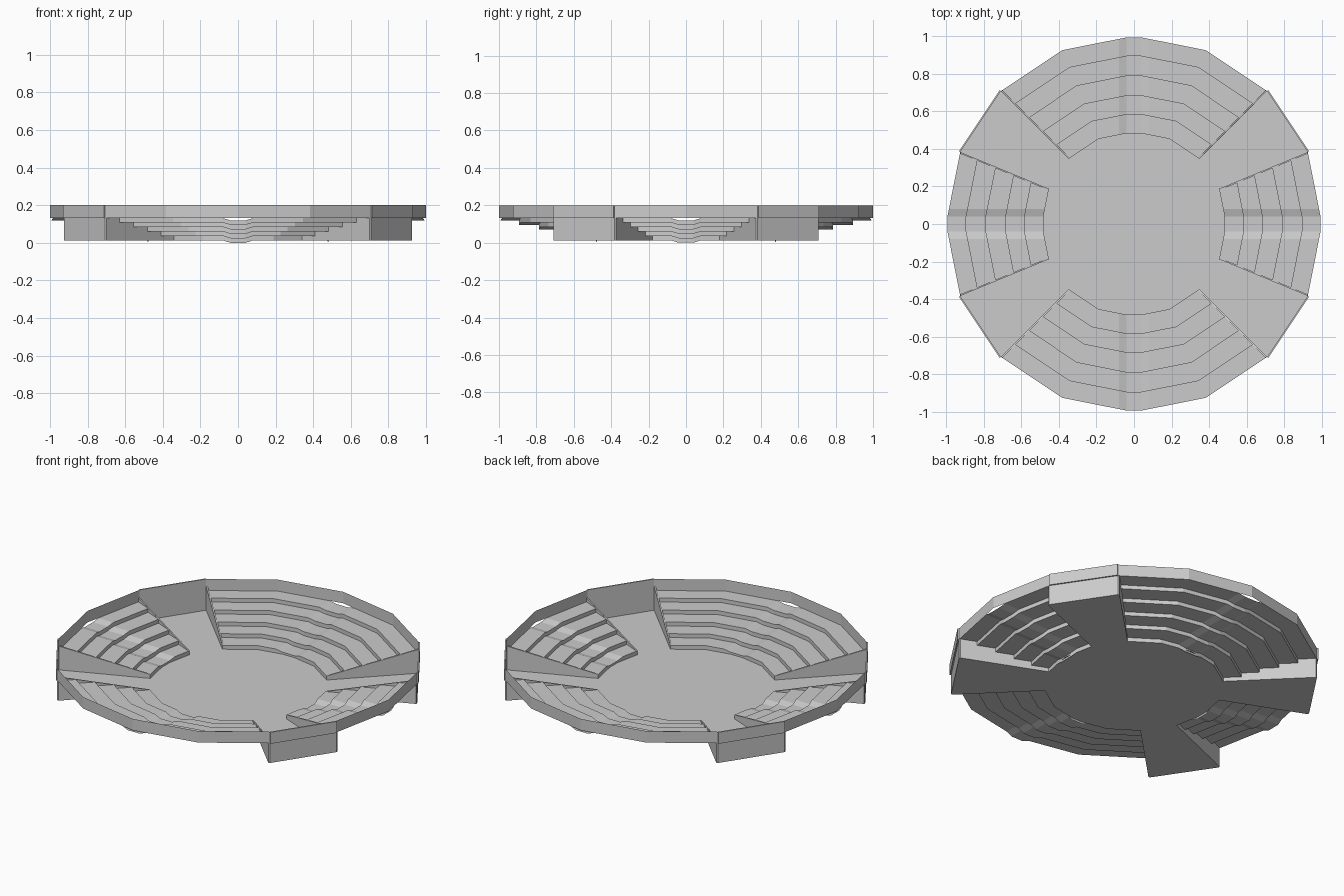
import bpy, bmesh
from math import sin, cos, radians
from mathutils import Vector

if "Cube" in bpy.data.objects:
    bpy.data.objects.remove(bpy.data.objects["Cube"])

FLOOR = 0.012
STEP = 0.0238
DIP = 0.012
RADII = [0.49, 0.59, 0.69, 0.795, 0.90, 1.0]
CORRIDORS = [(22.5, 45), (135, 157.5), (202.5, 225), (315, 337.5)]
STANDS = [(0, 22.5), (90, 45), (180, 22.5), (270, 45)]   # centre angle, half width


def polar(r, deg, z):
    a = radians(deg)
    return Vector((r * cos(a), r * sin(a), z))


def make(name, faces):
    bm = bmesh.new()
    for f in faces:
        bm.faces.new([bm.verts.new(p) for p in f])
    bmesh.ops.remove_doubles(bm, verts=bm.verts, dist=0.0003)
    bmesh.ops.recalc_face_normals(bm, faces=bm.faces)
    me = bpy.data.meshes.new(name)
    bm.to_mesh(me)
    bm.free()
    ob = bpy.data.objects.new(name, me)
    bpy.context.collection.objects.link(ob)
    return ob


def ring_points(centre, half, r, z):
    """Points along the 16-sided ring, with a shallow dip at the stand's middle."""
    pts = []
    mid = polar(r, centre, z)
    for i in range(int(half / 22.5), 0, -1):
        pts.append(polar(r, centre - 22.5 * i, z))
    before, after = pts[-1], polar(r, centre + 22.5, z)
    down = Vector((0, 0, -DIP))
    for side, offsets in ((before, (0.08, 0.04)), (after, (0.04, 0.08))):
        d = (side - mid).normalized()
        for o in offsets:
            pts.append(mid + d * o + (down if o < 0.05 else Vector()))
    for i in range(1, int(half / 22.5) + 1):
        pts.append(polar(r, centre + 22.5 * i, z))
    return pts


# Arena floor with four corridors running out to the rim
faces = [[polar(RADII[0], 22.5 * i, FLOOR) for i in range(16)]]
for a, b in CORRIDORS:
    faces.append([polar(RADII[0], a, FLOOR), polar(1, a, FLOOR),
                  polar(1, b, FLOOR), polar(RADII[0], b, FLOOR)])
make("floor", faces)

# Stepped seating stands: risers and treads swept along the ring
profile = [(RADII[0], FLOOR)]
for i in range(5):
    z = FLOOR + STEP * (i + 1)
    profile += [(RADII[i], z), (RADII[i + 1], z)]
for n, (centre, half) in enumerate(STANDS):
    rows = [ring_points(centre, half, r, z) for r, z in profile]
    faces = []
    for lo, hi in zip(rows, rows[1:]):
        for i in range(len(lo) - 1):
            faces.append([lo[i], lo[i + 1], hi[i + 1], hi[i]])
    make(f"seating_stand_{n + 1}", faces)

# Rim wall around the outside
TOP = FLOOR + STEP * 5
make("rim_wall", [[polar(1, 22.5 * i, TOP), polar(1, 22.5 * (i + 1), TOP),
                   polar(1, 22.5 * (i + 1), 0.2), polar(1, 22.5 * i, 0.2)]
                  for i in range(16)])

# Corridor side walls (slope with the seating) and end walls
for n, (a, b) in enumerate(CORRIDORS):
    for side, ang, sign in (("right", a, -1), ("left", b, 1)):
        t = polar(0.008 * sign, ang + 90, 0)
        inner = [polar(RADII[0], ang, FLOOR), polar(RADII[0], ang, FLOOR + STEP),
                 polar(1, ang, TOP + STEP), polar(1, ang, FLOOR)]
        outer = [p + t for p in inner]
        for p in outer[2:]:
            p.xy *= 0.995
        faces = [inner, outer[::-1]]
        for i in range(4):
            j = (i + 1) % 4
            faces.append([inner[i], outer[i], outer[j], inner[j]])
        make(f"corridor_{n + 1}_{side}_wall", faces)
    make(f"corridor_{n + 1}_end_wall",
         [[polar(1, a, FLOOR), polar(1, b, FLOOR), polar(1, b, TOP), polar(1, a, TOP)]])
    # slightly proud rim panel over the corridor end
    t = polar(0.008, (a + b) / 2, 0)
    base = [polar(1, a, TOP), polar(1, b, TOP), polar(1, b, 0.2), polar(1, a, 0.2)]
    front = [p + t for p in base]
    make(f"corridor_{n + 1}_rim_panel",
         [front] + [[base[i], base[(i + 1) % 4], front[(i + 1) % 4], front[i]] for i in range(4)])
